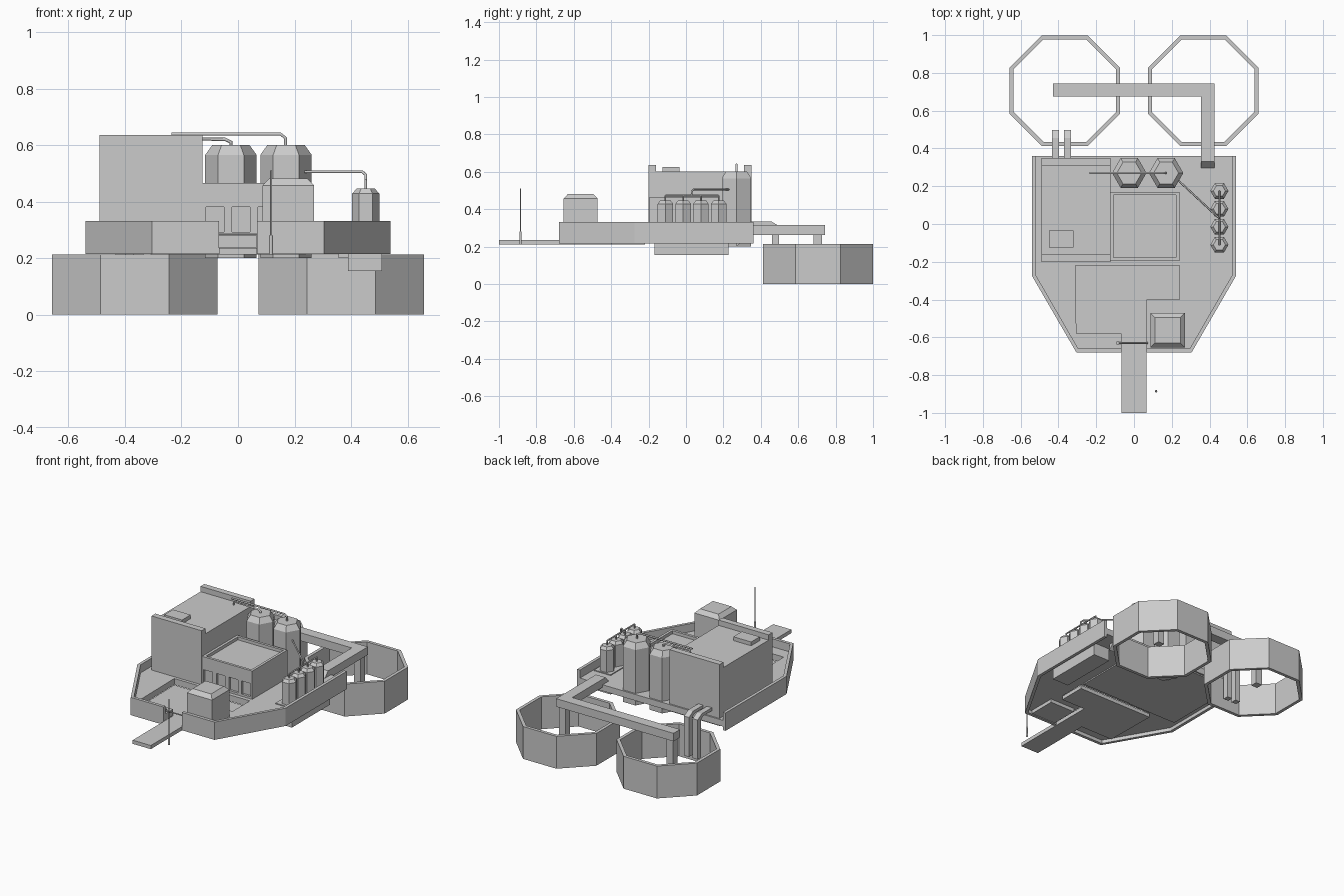
import bpy, bmesh, math
from mathutils import Vector

if "Cube" in bpy.data.objects:
    bpy.data.objects.remove(bpy.data.objects["Cube"])


def finish(name, bm):
    bmesh.ops.recalc_face_normals(bm, faces=bm.faces)
    me = bpy.data.meshes.new(name)
    bm.to_mesh(me)
    bm.free()
    ob = bpy.data.objects.new(name, me)
    bpy.context.collection.objects.link(ob)
    return ob


def loft(name, rings):
    """Closed solid through rings of equal point count."""
    bm = bmesh.new()
    vs = [[bm.verts.new(p) for p in r] for r in rings]
    for a, b in zip(vs, vs[1:]):
        for i in range(len(a)):
            j = (i + 1) % len(a)
            bm.faces.new((a[i], a[j], b[j], b[i]))
    bm.faces.new(vs[0])
    bm.faces.new(vs[-1])
    return finish(name, bm)


def prism(name, pts, z0, z1):
    return loft(name, [[(x, y, z) for x, y in pts] for z in (z0, z1)])


def box(name, x0, x1, y0, y1, z0, z1):
    return prism(name, [(x0, y0), (x1, y0), (x1, y1), (x0, y1)], z0, z1)


def ngon(cx, cy, r, n, z, turn=0.0):
    return [(cx + r * math.cos(turn + math.tau * i / n),
             cy + r * math.sin(turn + math.tau * i / n), z) for i in range(n)]


def tank(name, x, y, r, z0, shoulder, top, cap):
    return loft(name, [ngon(x, y, r, 6, z0), ngon(x, y, r, 6, shoulder),
                       ngon(x, y, cap, 6, top)])


def pipe(name, pts, r=0.006):
    cu = bpy.data.curves.new(name, 'CURVE')
    cu.dimensions = '3D'
    cu.bevel_depth = r
    cu.bevel_resolution = 1
    cu.use_fill_caps = True
    sp = cu.splines.new('POLY')
    sp.points.add(len(pts) - 1)
    for p, c in zip(sp.points, pts):
        p.co = (*c, 1)
    ob = bpy.data.objects.new(name, cu)
    bpy.context.collection.objects.link(ob)
    return ob


# Side walls, open at the gate and the back
outer = [(0.067, -0.68), (0.305, -0.68), (0.54, -0.275), (0.54, 0.36)]
inner = [(0.52, 0.36), (0.52, -0.27), (0.295, -0.66), (0.067, -0.66)]
for side, s in (("right", 1), ("left", -1)):
    prism(side + "_wall", [(s * x, y) for x, y in outer + inner], 0.215, 0.332)

# Floor with a sunken yard that runs out into the gangplank
yard = [(0.065, -0.40), (0.24, -0.40), (0.24, -0.22), (-0.31, -0.22),
        (-0.305, -0.58), (-0.067, -0.58)]
rim = [(-x, y) for x, y in outer[1:]] + outer[:0:-1]
prism("floor", [(0.065, -0.67)] + yard + [(-0.067, -0.67)] + rim, 0.238, 0.279)
prism("sunken_yard", [(0.065, -1.0)] + yard + [(-0.067, -1.0)], 0.212, 0.236)

# Tall building with end parapets and a roof box
box("tall_building", -0.49, -0.125, -0.2, 0.35, 0.23, 0.60)
for i, y in enumerate((-0.2, 0.31)):
    box(f"parapet_{i}", -0.49, -0.125, y, y + 0.04, 0.59, 0.635)
box("roof_box", -0.45, -0.32, -0.125, -0.035, 0.59, 0.625)

# Low building: sunken roof and window recesses
low = box("low_building", -0.125, 0.24, -0.195, 0.17, 0.23, 0.465)
cutters = [box("roof_cutter", -0.108, 0.223, -0.178, 0.153, 0.445, 0.6)]
for i in range(4):
    x = -0.113 + 0.092 * i
    cutters.append(box(f"window_cutter_{i}", x, x + 0.064, -0.3, -0.18, 0.293, 0.38))
for c in cutters:
    c.hide_render = True
    c.hide_viewport = False
    m = low.modifiers.new(c.name, 'BOOLEAN')
    m.operation = 'DIFFERENCE'
    m.object = c
    m.solver = 'EXACT'
dg = bpy.context.evaluated_depsgraph_get()
cut_mesh = bpy.data.meshes.new_from_object(low.evaluated_get(dg))
low.modifiers.clear()
low.data = cut_mesh
for c in cutters:
    bpy.data.objects.remove(c)

# Guard tower with a chamfered roof
loft("guard_tower", [
    [(0.178 + sx * h, -0.563 + sy * h, z)
     for sx, sy in ((-1, -1), (1, -1), (1, 1), (-1, 1))]
    for h, z in ((0.091, 0.215), (0.091, 0.457), (0.067, 0.482))])

# Large tanks and their pipes
tank("large_tank_a", -0.025, 0.27, 0.091, 0.2, 0.565, 0.60, 0.066)
tank("large_tank_b", 0.17, 0.27, 0.091, 0.2, 0.565, 0.60, 0.066)
pipe("roof_pipe_a", [(-0.22, 0.27, 0.59), (-0.22, 0.27, 0.622), (-0.045, 0.27, 0.62),
                     (-0.025, 0.27, 0.61), (-0.025, 0.27, 0.59)])
pipe("roof_pipe_b", [(-0.235, 0.27, 0.639), (0.15, 0.27, 0.639),
                     (0.168, 0.27, 0.625), (0.168, 0.27, 0.59)])

# Row of small tanks on a tray, joined by a manifold
box("small_tank_tray", 0.39, 0.51, -0.168, 0.227, 0.155, 0.285)
for i in range(4):
    y = 0.175 - 0.095 * i
    tank(f"small_tank_{i}", 0.452, y, 0.048, 0.27, 0.428, 0.446, 0.032)
    pipe(f"small_tank_riser_{i}", [(0.452, y, 0.44), (0.452, y, 0.473)], 0.005)
pipe("manifold", [(0.452, -0.11, 0.473), (0.452, 0.175, 0.473)], 0.005)
pipe("link_pipe", [(0.23, 0.235, 0.505), (0.44, 0.04, 0.505),
                   (0.452, 0.03, 0.495), (0.452, 0.03, 0.473)], 0.005)

# Open octagonal basins
for side, s in (("right", 1), ("left", -1)):
    cx, cy, k = s * 0.366, 0.706, math.cos(math.pi / 8)
    bm = bmesh.new()
    loops = [[bm.verts.new(p) for p in ngon(cx, cy, a / k, 8, z, math.pi / 8)]
             for a, z in ((0.293, 0), (0.293, 0.213), (0.272, 0.213), (0.272, 0))]
    for a, b in zip(loops, loops[1:] + loops[:1]):
        for i in range(8):
            j = (i + 1) % 8
            bm.faces.new((a[i], a[j], b[j], b[i]))
    finish(side + "_basin", bm)
    # Drop post from the overhead duct
    box(side + "_duct_post", s * 0.392 - 0.023, s * 0.392 + 0.023,
        0.682, 0.728, 0.06, 0.27)

# Overhead duct with a sloped end over the floor
box("cross_duct", -0.43, 0.425, 0.676, 0.744, 0.263, 0.316)
duct = [(0.69, 0.263), (0.69, 0.316), (0.33, 0.316), (0.27, 0.25), (0.27, 0.2),
        (0.34, 0.263)]
loft("side_duct", [[(x, y, z) for y, z in duct] for x in (0.355, 0.425)])

# Pair of spouts dropping into the left basin
spout = [(0.34, 0.335), (0.455, 0.335), (0.497, 0.31), (0.497, 0.05),
         (0.46, 0.05), (0.46, 0.3), (0.44, 0.315), (0.34, 0.315)]
for i, x in enumerate((-0.415, -0.352)):
    loft(f"spout_{i}", [[(x + d, y, z) for y, z in spout] for d in (-0.018, 0.018)])

# Gate barrier and antenna
pipe("gate_bar", [(-0.09, -0.63, 0.285), (0.075, -0.63, 0.285)], 0.004)
box("gate_post", -0.093, -0.08, -0.637, -0.623, 0.27, 0.295)
pipe("antenna_base", [(0.117, -0.885, 0.212), (0.117, -0.885, 0.28)], 0.007)
pipe("antenna", [(0.117, -0.885, 0.27), (0.117, -0.885, 0.51)], 0.004)
